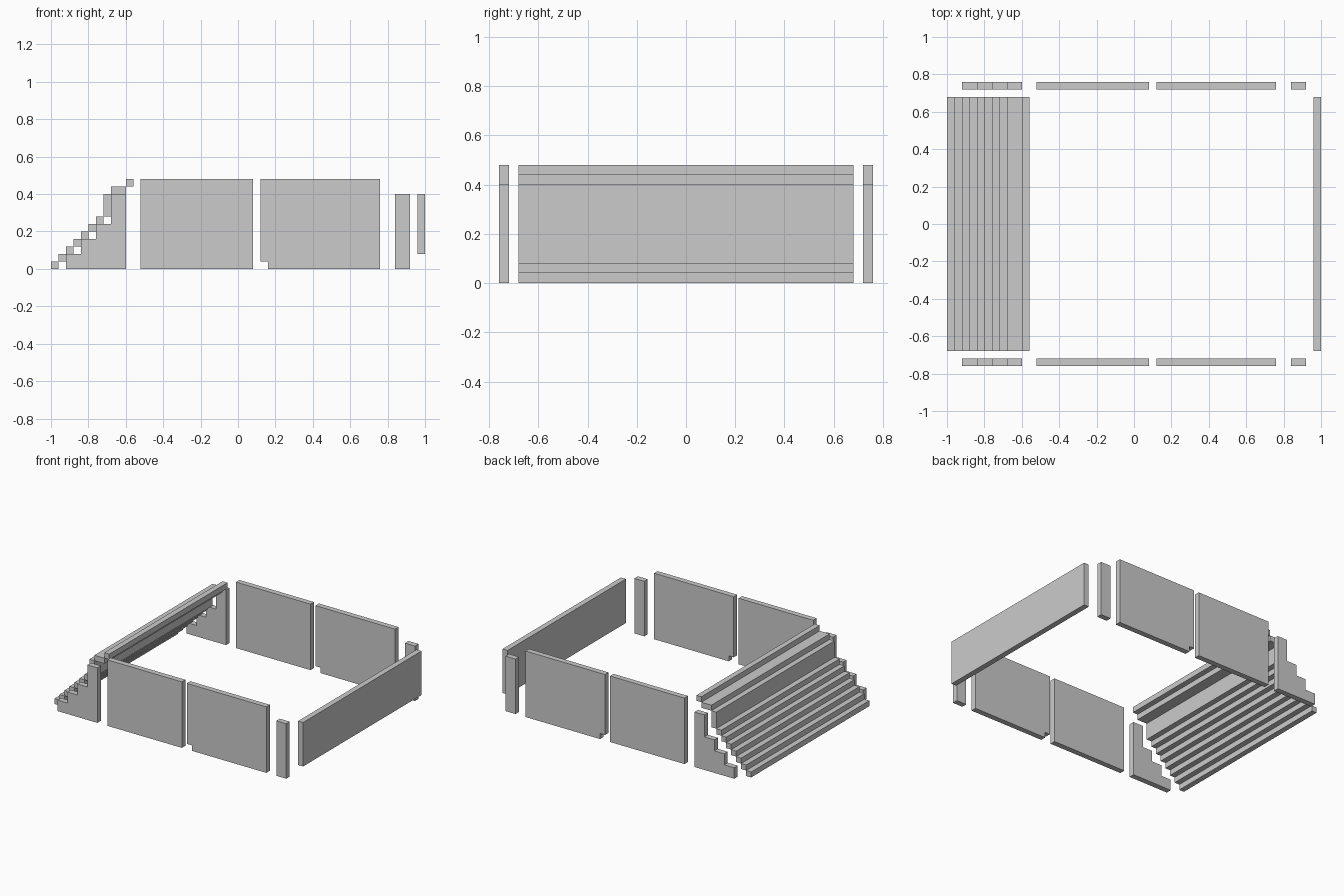
import bpy
import bmesh

if "Cube" in bpy.data.objects:
    bpy.data.objects.remove(bpy.data.objects["Cube"])


def extrude_profile(name, pts, y0, y1, mirror=False):
    """Extrude an XZ outline from y0 to y1, optionally mirrored across y = 0."""
    bm = bmesh.new()
    face = bm.faces.new([bm.verts.new((x, y0, z)) for x, z in pts])
    ext = bmesh.ops.extrude_face_region(bm, geom=[face])
    verts = [g for g in ext["geom"] if isinstance(g, bmesh.types.BMVert)]
    bmesh.ops.translate(bm, verts=verts, vec=(0, y1 - y0, 0))
    bmesh.ops.recalc_face_normals(bm, faces=bm.faces)
    me = bpy.data.meshes.new(name)
    bm.to_mesh(me)
    bm.free()
    ob = bpy.data.objects.new(name, me)
    bpy.context.collection.objects.link(ob)
    if mirror:
        mod = ob.modifiers.new("Mirror", "MIRROR")
        mod.use_axis = (False, True, False)
        mod.use_mirror_merge = False
    return ob


def rect(x0, x1, z0, z1):
    return [(x0, z0), (x1, z0), (x1, z1), (x0, z1)]


U = 0.04            # base block size
SPAN = 0.68         # half width of the cross pieces
IN, OUT = 0.72, 0.76  # side wall thickness range

# Sloped front: one slat per step
for i in range(7):
    x, z = -1 + i * U, i * U
    extrude_profile(f"front_slat_{i + 1}", rect(x, x + U, z, z + U), -SPAN, SPAN)

# Tall riser and the two top ledges
extrude_profile("front_riser", rect(-0.72, -0.68, 0.28, 0.40), -SPAN, SPAN)
extrude_profile("top_ledge", rect(-0.68, -0.60, 0.40, 0.44), -SPAN, SPAN)
extrude_profile("top_lip", rect(-0.60, -0.56, 0.44, 0.48), -SPAN, SPAN)

# Rear wall
extrude_profile("rear_wall", rect(0.96, 1.0, 0.08, 0.40), -SPAN, SPAN)

# Stepped side pieces
steps = [(-0.60, 0), (-0.92, 0)]
for x, z in ((-0.92, 0.08), (-0.84, 0.16), (-0.76, 0.24), (-0.68, 0.40)):
    steps += [(x, z), (x + 0.08, z)]
extrude_profile("stepped_side", steps, IN, OUT, True)

# Side panels, the second with a notched lower corner
extrude_profile("side_panel", rect(-0.52, 0.08, 0, 0.48), IN, OUT, True)
extrude_profile("notched_side_panel",
                [(0.16, 0), (0.76, 0), (0.76, 0.48), (0.12, 0.48), (0.12, 0.04), (0.16, 0.04)],
                IN, OUT, True)

# Rear posts
extrude_profile("rear_post", rect(0.84, 0.92, 0, 0.40), IN, OUT, True)
